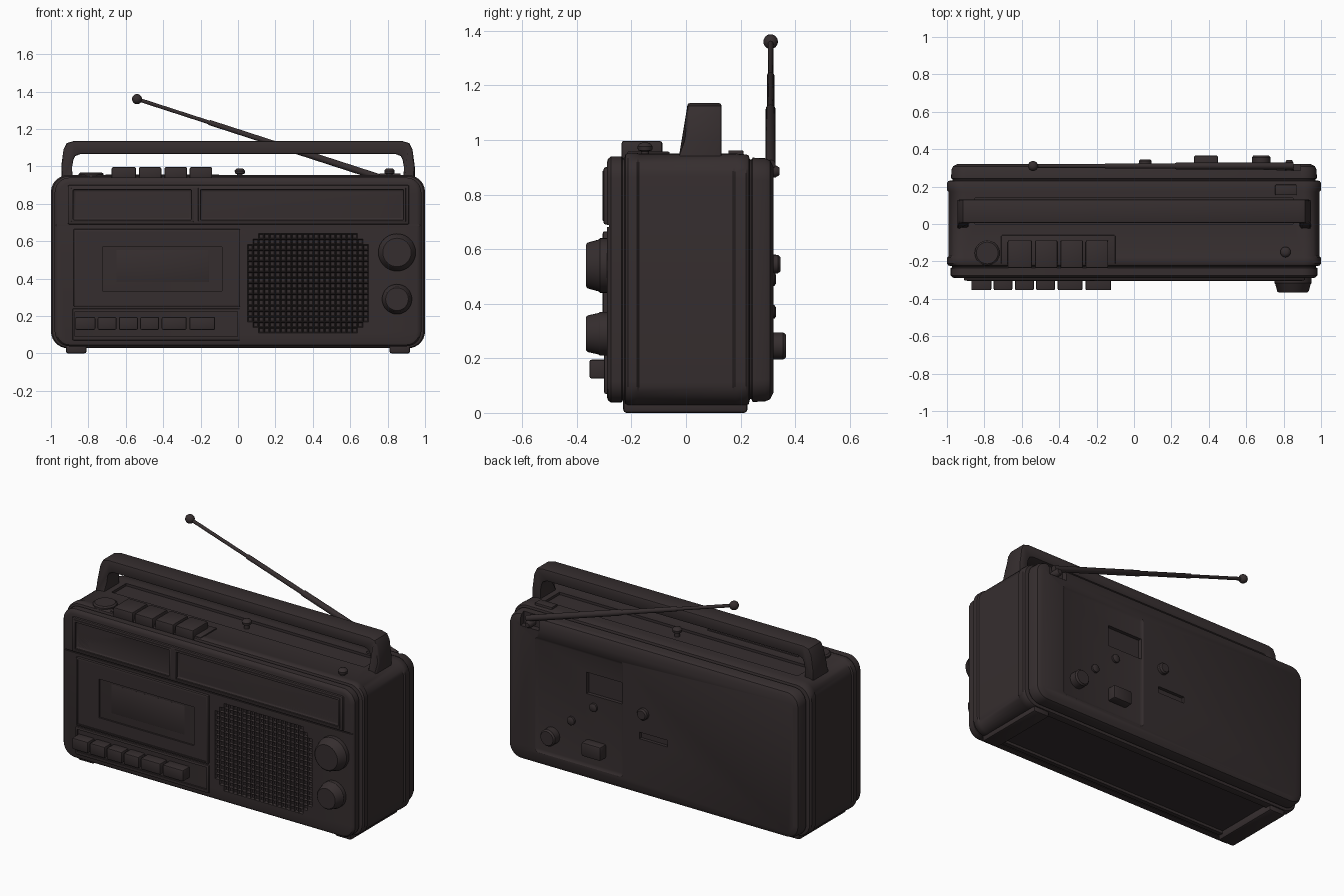
import bpy, bmesh, math
from mathutils import Vector, Matrix

if "Cube" in bpy.data.objects:
    bpy.data.objects.remove(bpy.data.objects["Cube"])

mat = bpy.data.materials.new("dark_brown_plastic")
mat.diffuse_color = (0.036, 0.027, 0.028, 1)
mat.use_nodes = True
mat.node_tree.nodes["Principled BSDF"].inputs["Base Color"].default_value = mat.diffuse_color


def finish(name, bm, angle=35):
    bmesh.ops.recalc_face_normals(bm, faces=bm.faces)
    me = bpy.data.meshes.new(name)
    bm.to_mesh(me)
    bm.free()
    me.materials.append(mat)
    ob = bpy.data.objects.new(name, me)
    bpy.context.collection.objects.link(ob)
    smooth(ob, angle)
    return ob


def smooth(ob, angle=35):
    bpy.ops.object.select_all(action='DESELECT')
    ob.select_set(True)
    bpy.context.view_layer.objects.active = ob
    bpy.ops.object.shade_smooth_by_angle(angle=math.radians(angle))


def box(name, x0, x1, y0, y1, z0, z1, bevel=0.006, seg=2):
    bm = bmesh.new()
    bmesh.ops.create_cube(bm, size=1)
    for v in bm.verts:
        v.co = Vector(((x0 + x1) / 2 + v.co.x * (x1 - x0),
                       (y0 + y1) / 2 + v.co.y * (y1 - y0),
                       (z0 + z1) / 2 + v.co.z * (z1 - z0)))
    if bevel:
        bmesh.ops.bevel(bm, geom=bm.edges[:], offset=bevel, segments=seg, profile=0.5, affect='EDGES')
    return finish(name, bm)


def lathe(name, p0, p1, profile, n=32):
    """Round part along p0-p1; profile = (fraction of length, radius)."""
    p0, p1 = Vector(p0), Vector(p1)
    rot = (p1 - p0).to_track_quat('Z', 'Y')
    bm = bmesh.new()
    rings = []
    for t, r in profile:
        c = p0.lerp(p1, t)
        rings.append([bm.verts.new(c + rot @ Vector((r * math.cos(a), r * math.sin(a), 0)))
                      for a in (2 * math.pi * i / n for i in range(n))])
    skin(bm, rings)
    return finish(name, bm)


def skin(bm, rings):
    n = len(rings[0])
    for a, b in zip(rings, rings[1:]):
        for i in range(n):
            bm.faces.new((a[i], a[(i + 1) % n], b[(i + 1) % n], b[i]))
    bm.faces.new(rings[0])
    bm.faces.new(rings[-1])


def cut(ob, cutters):
    for c in cutters:
        m = ob.modifiers.new("cut", 'BOOLEAN')
        m.operation, m.solver, m.object = 'DIFFERENCE', 'EXACT', c
    dg = bpy.context.evaluated_depsgraph_get()
    dg.update()
    me = bpy.data.meshes.new_from_object(ob.evaluated_get(dg))
    ob.modifiers.clear()
    ob.data = me
    for c in cutters:
        bpy.data.objects.remove(c)
    smooth(ob)


# Main case: rounded-rectangle sections lofted front to back
sections = [  # y, half width, bottom, top, corner radius
    (-0.290, 0.955, 0.060, 0.915, 0.06), (-0.286, 0.970, 0.046, 0.930, 0.07),
    (-0.275, 0.980, 0.038, 0.940, 0.08), (-0.236, 0.980, 0.038, 0.940, 0.08),
    (-0.232, 0.972, 0.045, 0.932, 0.075), (-0.226, 0.972, 0.045, 0.932, 0.075),
    (-0.222, 0.992, 0.032, 0.947, 0.085), (-0.212, 1.0, 0.028, 0.953, 0.09),
    (-0.180, 1.0, 0.028, 0.953, 0.09), (-0.172, 0.992, 0.028, 0.950, 0.085),
    (0.172, 0.992, 0.028, 0.950, 0.085), (0.180, 1.0, 0.028, 0.950, 0.09),
    (0.220, 1.0, 0.028, 0.947, 0.09), (0.230, 0.992, 0.032, 0.942, 0.085),
    (0.234, 0.970, 0.050, 0.928, 0.075), (0.240, 0.970, 0.050, 0.928, 0.075),
    (0.244, 0.978, 0.040, 0.935, 0.08), (0.290, 0.976, 0.042, 0.933, 0.08),
    (0.308, 0.968, 0.050, 0.925, 0.075), (0.320, 0.945, 0.073, 0.902, 0.06)]
bm = bmesh.new()
rings = []
for y, w, z0, z1, r in sections:
    ring = []
    for k, (cx, cz) in enumerate([(w - r, z1 - r), (r - w, z1 - r), (r - w, z0 + r), (w - r, z0 + r)]):
        for i in range(8):
            a = math.pi / 2 * (k + i / 7)
            ring.append(bm.verts.new((cx + r * math.cos(a), y, cz + r * math.sin(a))))
    rings.append(ring)
skin(bm, rings)
body = finish("case", bm)
GX0, GZ0, P = 0.05, 0.11, 0.0295
cut(body, [
    box("c", GX0, GX0 + 22 * P, -0.4, -0.265, GZ0, GZ0 + 18 * P, 0),   # speaker pocket
    box("c", -1.1, 1.1, -0.4, -0.283, 0.681, 0.688, 0),                # front seam
    box("c", -0.86, 0.86, -0.19, 0.19, -0.1, 0.045, 0),                # underside recess
    box("c", 0.19, 0.80, 0.312, 0.5, 0.11, 0.83, 0.03, 4),             # rear socket panel
    box("c", -0.10, 0.09, 0.30, 0.5, 0.385, 0.425, 0),                 # rear slot
    box("c", 0.765, 0.89, 0.285, 0.5, 0.86, 1.1, 0),                   # antenna notch
    box("c", -0.85, 0.85, 0.0, 0.14, 0.935, 1.1, 0),                   # handle trough
])
cut(body, [box("c", 0.21, 0.45, 0.29, 0.5, 0.56, 0.69, 0)])            # rear socket recess

# Perforated speaker grille
bm = bmesh.new()
bmesh.ops.create_grid(bm, x_segments=22, y_segments=18, size=1,
                      matrix=Matrix.Diagonal((11 * P, 9 * P, 1, 1)))
holes = [f for f in bm.faces
         if abs(f.calc_center_median().x / (11 * P)) ** 4 + abs(f.calc_center_median().y / (9 * P)) ** 4 < 1.25]
bmesh.ops.inset_individual(bm, faces=holes, thickness=0.0075, depth=-0.014)
bm.transform(Matrix.Translation((GX0 + 11 * P, -0.29, GZ0 + 9 * P)) @ Matrix.Rotation(math.pi / 2, 4, 'X'))
me = bpy.data.meshes.new("speaker_grille")
bm.to_mesh(me)
bm.free()
me.materials.append(mat)
bpy.context.collection.objects.link(bpy.data.objects.new("speaker_grille", me))

# Upper dial panel with two sunken windows
dial = box("dial_panel", -0.91, 0.915, -0.302, -0.27, 0.69, 0.90, 0.008)
cut(dial, [box("c", -0.885, -0.245, -0.4, -0.290, 0.71, 0.88, 0.015, 3),
           box("c", -0.205, 0.89, -0.4, -0.290, 0.71, 0.88, 0.015, 3)])
for x0, x1, side in ((-0.893, -0.237, "left"), (-0.213, 0.898, "right")):
    rim = box(side + "_window_rim", x0, x1, -0.306, -0.295, 0.702, 0.888, 0.005)
    cut(rim, [box("c", x0 + 0.012, x1 - 0.012, -0.4, -0.2, 0.714, 0.876, 0)])

# Cassette door with stepped window
door = box("cassette_door", -0.88, 0.012, -0.305, -0.265, 0.25, 0.665, 0.007)
cut(door, [box("c", -0.865, -0.003, -0.4, -0.300, 0.262, 0.652, 0)])
cut(door, [box("c", -0.725, -0.085, -0.4, -0.286, 0.335, 0.57, 0)])
box("cassette_window", -0.65, -0.155, -0.291, -0.27, 0.38, 0.555, 0.003)

# Tape keys in their bay
bay = box("key_bay", -0.885, 0.012, -0.300, -0.265, 0.07, 0.24, 0.006)
cut(bay, [box("c", -0.872, -0.003, -0.4, -0.290, 0.09, 0.225, 0)])
for i, (x0, x1) in enumerate([(-0.87, -0.763), (-0.75, -0.65), (-0.637, -0.535),
                              (-0.523, -0.422), (-0.408, -0.275), (-0.26, -0.122)]):
    box("tape_key_%d" % (i + 1), x0, x1, -0.354, -0.27, 0.126, 0.195, 0.008)

# Front knobs
for name, z, r in (("tuning_knob", 0.54, 0.1), ("volume_knob", 0.29, 0.08)):
    lathe(name, (0.85, -0.28, z), (0.85, -0.367, z),
          [(0, r), (0.4, r), (0.46, r * 0.95), (0.92, r * 0.84), (1, r * 0.76)])

# Top controls
box("button_plate", -0.71, -0.10, -0.215, -0.06, 0.93, 0.957, 0.004)
for i, (x0, x1) in enumerate([(-0.675, -0.545), (-0.53, -0.41), (-0.393, -0.272), (-0.258, -0.138)]):
    box("top_button_%d" % (i + 1), x0, x1, -0.236, -0.087, 0.93, 0.996, 0.008)
lathe("top_dial", (-0.785, -0.155, 0.93), (-0.785, -0.155, 0.967), [(0, 0.067), (0.8, 0.067), (1, 0.058)])
for name, x, y in (("top_peg_right", 0.81, -0.15), ("top_peg_middle", 0.01, 0.07)):
    lathe(name, (x, y, 0.92), (x, y, 0.99),
          [(0, 0.015), (0.55, 0.015), (0.6, 0.026), (0.8, 0.028), (0.95, 0.02), (1, 0.01)], 20)
box("top_slide_button", 0.755, 0.87, 0.155, 0.21, 0.93, 0.962, 0.004)

# Carrying handle: arch outline extruded, flared at the feet
outer = [(0.945, 0.93), (0.945, 1.0), (0.933, 1.09), (0.915, 1.125), (0.88, 1.135)]
inner = [(0.845, 1.065), (0.87, 1.055), (0.88, 1.035), (0.887, 1.0), (0.885, 0.93)]
half = outer + [(-x, z) for x, z in reversed(outer)]
loop = half + [(-x, z) for x, z in reversed(inner)] + inner
bm = bmesh.new()
face = bm.faces.new([bm.verts.new((x, 0.13, z)) for x, z in loop])
ext = bmesh.ops.extrude_face_region(bm, geom=[face], use_keep_orig=True)
for v in (g for g in ext["geom"] if isinstance(g, bmesh.types.BMVert)):
    v.co.y = -0.03 if v.co.z < 0.95 else 0.005
bmesh.ops.recalc_face_normals(bm, faces=bm.faces)
rim_edges = [e for e in bm.edges if abs(e.verts[0].co.y - e.verts[1].co.y) < 0.05]
bmesh.ops.bevel(bm, geom=rim_edges, offset=0.009, segments=2, profile=0.5, affect='EDGES')
finish("handle", bm, 40)

# Telescopic antenna with pivot
base, tip = Vector((0.85, 0.31, 0.91)), Vector((-0.54, 0.31, 1.36))
lathe("antenna_rod", base, tip,
      [(0, 0.018), (0.45, 0.018), (0.455, 0.014), (0.72, 0.014), (0.725, 0.010), (1, 0.010)], 16)
d = (tip - base).normalized() * 0.027
lathe("antenna_tip", tip - d, tip + d,
      [(0.5 - 0.5 * math.cos(math.pi * i / 10), max(0.003, 0.027 * math.sin(math.pi * i / 10)))
       for i in range(11)], 16)
lathe("antenna_pivot", (0.83, 0.275, 0.885), (0.83, 0.342, 0.885), [(0, 0.022), (0.8, 0.022), (1, 0.014)], 16)

# Rear controls
lathe("rear_knob", (0.68, 0.3, 0.245), (0.68, 0.366, 0.245), [(0, 0.05), (0.85, 0.05), (1, 0.042)])
box("rear_selector", 0.32, 0.45, 0.3, 0.366, 0.20, 0.285, 0.01)
lathe("rear_socket_knob", (0.06, 0.3, 0.545), (0.06, 0.346, 0.545), [(0, 0.036), (0.8, 0.034), (1, 0.026)], 20)
for i, (x, z) in enumerate([(0.40, 0.49), (0.55, 0.37)]):
    lathe("rear_jack_%d" % (i + 1), (x, 0.3, z), (x, 0.33, z), [(0, 0.025), (0.8, 0.025), (1, 0.016)], 20)

# Feet
for s, side in ((-1, "left"), (1, "right")):
    a, b = sorted((s * 0.81, s * 0.92))
    box(side + "_foot", a, b, -0.23, 0.225, 0.0, 0.06, 0.012)
